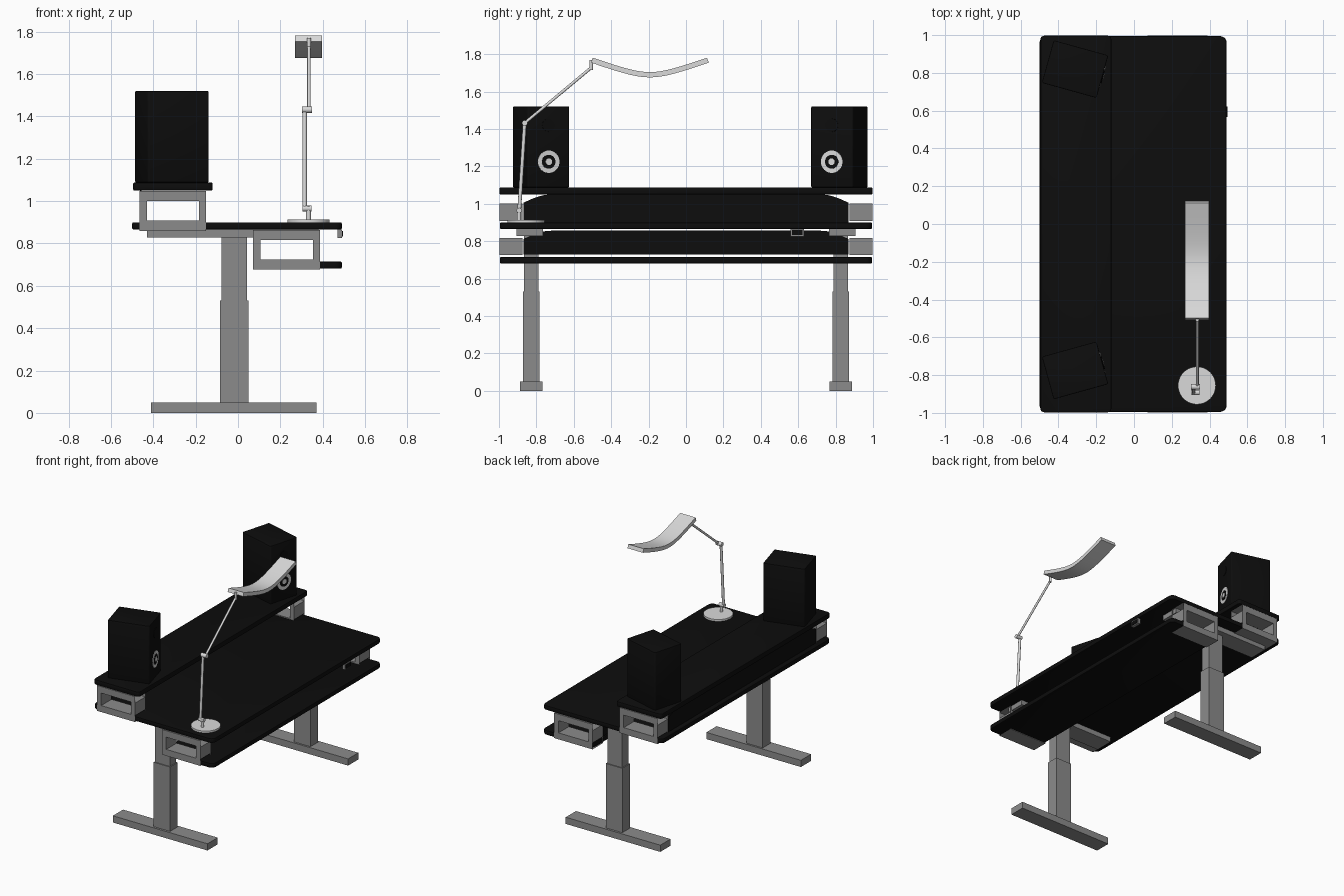
import bpy, bmesh, math
from mathutils import Vector, Matrix

if "Cube" in bpy.data.objects:
    bpy.data.objects.remove(bpy.data.objects["Cube"])


def mat(name, v):
    m = bpy.data.materials.new(name)
    m.diffuse_color = (v, v, v, 1)
    m.use_nodes = True
    m.node_tree.nodes["Principled BSDF"].inputs["Base Color"].default_value = m.diffuse_color
    return m


BLACK = mat("matt black", 0.004)
GRAY = mat("metal gray", 0.26)
LIGHT = mat("light gray", 0.7)


def finish(name, bm, m, smooth=False):
    bmesh.ops.recalc_face_normals(bm, faces=bm.faces)
    me = bpy.data.meshes.new(name)
    bm.to_mesh(me)
    bm.free()
    me.materials.append(m)
    ob = bpy.data.objects.new(name, me)
    bpy.context.collection.objects.link(ob)
    if smooth:
        bpy.ops.object.select_all(action='DESELECT')
        ob.select_set(True)
        bpy.context.view_layer.objects.active = ob
        bpy.ops.object.shade_smooth_by_angle(angle=math.radians(35))
    return ob


def box(name, x, y, z, m, corner=0, edge=0):
    """Box from ranges, with optional rounded plan corners and soft edges."""
    bm = bmesh.new()
    bmesh.ops.create_cube(bm, size=1)
    for v in bm.verts:
        v.co = [r[0] if c < 0 else r[1] for c, r in zip(v.co, (x, y, z))]
    if corner:
        es = [e for e in bm.edges
              if abs(e.verts[0].co.z - e.verts[1].co.z) > 1e-4]
        bmesh.ops.bevel(bm, geom=es, offset=corner, segments=5, profile=0.5,
                        affect='EDGES')
    if edge:
        es = [e for e in bm.edges
              if abs(e.verts[0].co.z - e.verts[1].co.z) < 1e-4
              and abs(e.calc_face_angle(0)) > 1]
        bmesh.ops.bevel(bm, geom=es, offset=edge, segments=2, profile=0.5,
                        affect='EDGES')
    return finish(name, bm, m, bool(corner))


def rod(name, a, b, r, m, n=16):
    a, b = Vector(a), Vector(b)
    d = b - a
    bm = bmesh.new()
    bmesh.ops.create_cone(bm, cap_ends=True, segments=n, radius1=r, radius2=r,
                          depth=d.length)
    rot = d.to_track_quat('Z', 'Y').to_matrix().to_4x4()
    bm.transform(Matrix.Translation((a + b) / 2) @ rot)
    return finish(name, bm, m, True)


def prism(name, pts, x0, x1, m, smooth=False):
    """Extrude a (y, z) outline along x."""
    bm = bmesh.new()
    f = bm.faces.new([bm.verts.new((x0, y, z)) for y, z in pts])
    r = bmesh.ops.extrude_face_region(bm, geom=[f])
    for v in r['geom']:
        if isinstance(v, bmesh.types.BMVert):
            v.co.x = x1
    return finish(name, bm, m, smooth)


def open_tube(name, x, y, z, m):
    """Rectangular tube along x with open ends."""
    ob = box(name, x, y, z, m)
    bm = bmesh.new()
    bm.from_mesh(ob.data)
    ends = [f for f in bm.faces if abs(f.normal.x) > 0.9]
    bmesh.ops.delete(bm, geom=ends, context='FACES_ONLY')
    bm.to_mesh(ob.data)
    bm.free()


def mirrored(s, a, b):
    return (a, b) if s > 0 else (-b, -a)


# Boards
box("desk_top", (-0.5, 0.49), (-0.995, 0.995), (0.866, 0.9), BLACK, 0.035, 0.006)
box("upper_shelf", (-0.495, -0.12), (-0.997, 0.997), (1.05, 1.088), BLACK, 0.02, 0.006)
box("lower_tray", (0.075, 0.49), (-0.995, 0.995), (0.681, 0.715), BLACK, 0.035, 0.006)


# Back panels with swept shoulders
def panel(name, x, z0, z1):
    side = [(0.87 - 0.15 * t, z1 - 0.045 * (1 - math.sin(t * math.pi / 2)))
            for t in [i / 8 for i in range(9)]]
    pts = [(0.87, z0)] + side
    pts += [(-y, z) for y, z in reversed(pts)]
    prism(name, pts, x, x + 0.008, BLACK)


panel("upper_back_panel", -0.463, 0.89, 1.05)
panel("lower_back_panel", 0.07, 0.728, 0.856)

for s in (-1, 1):
    side = "near" if s < 0 else "far"
    # Legs
    box(side + "_foot", (-0.41, 0.37), mirrored(s, 0.768, 0.888), (0, 0.05), GRAY)
    box(side + "_lower_column", (-0.085, 0.05), mirrored(s, 0.782, 0.872), (0.05, 0.53), GRAY)
    box(side + "_upper_column", (-0.078, 0.043), mirrored(s, 0.789, 0.865), (0.53, 0.83), GRAY)
    box(side + "_top_support", (-0.43, 0.38), mirrored(s, 0.765, 0.907), (0.828, 0.865), GRAY)
    # End frames: open tubes joined by uprights
    ry = mirrored(s, 0.875, 0.998)
    for nm, x0, x1, z0, z1 in (("upper", -0.465, -0.15, 0.86, 1.049),
                               ("lower", 0.072, 0.388, 0.677, 0.864)):
        zb, zt = z0 + 0.048, z1 - 0.048
        nm = side + "_" + nm + "_frame_"
        open_tube(nm + "bottom", (x0, x1), ry, (z0, zb), GRAY)
        open_tube(nm + "top", (x0, x1), ry, (zt, z1), GRAY)
        box(nm + "back", (x0, x0 + 0.035), ry, (zb, zt), GRAY)
        box(nm + "front", (x1 - 0.035, x1), ry, (zb, zt), GRAY)

    # Speakers, turned toward the middle
    parts = [box(side + "_speaker", (-0.15, 0.15), (-0.117, 0.117), (1.088, 1.52),
                 BLACK, 0.01, 0.005)]
    for nm, z, r, d, m in (("cone", 1.225, 0.06, 0.003, LIGHT),
                           ("surround", 1.225, 0.037, 0.005, BLACK),
                           ("dome", 1.225, 0.018, 0.007, LIGHT),
                           ("tweeter", 1.42, 0.035, 0.003, BLACK)):
        parts.append(rod(side + "_speaker_" + nm, (0.145, 0, z), (0.15 + d, 0, z), r, m, 32))
    place = Matrix.Translation((-0.312, 0.82 if s > 0 else -0.775, 0)) \
        @ Matrix.Rotation(-s * math.radians(15.5), 4, 'Z')
    for p in parts:
        p.matrix_world = place

# Height controller under the front edge
box("controller_frame", (0.47, 0.491), (0.56, 0.63), (0.825, 0.866), GRAY)
box("controller_face", (0.48, 0.495), (0.567, 0.623), (0.832, 0.86), BLACK)

# Desk lamp
rod("lamp_base", (0.333, -0.855, 0.9), (0.333, -0.855, 0.914), 0.1, LIGHT, 40)
rod("lamp_base_stem", (0.333, -0.893, 0.91), (0.333, -0.893, 0.975), 0.011, LIGHT)
rod("lamp_base_joint", (0.305, -0.892, 0.965), (0.347, -0.892, 0.965), 0.014, LIGHT)
rod("lamp_lower_arm", (0.315, -0.892, 0.96), (0.315, -0.862, 1.435), 0.01, LIGHT)
rod("lamp_elbow", (0.303, -0.862, 1.432), (0.35, -0.862, 1.432), 0.015, LIGHT)
rod("lamp_upper_arm", (0.335, -0.862, 1.432), (0.335, -0.51, 1.725), 0.008, LIGHT)
rod("lamp_head_joint", (0.335, -0.507, 1.715), (0.335, -0.507, 1.77), 0.009, LIGHT)

# Curved lamp head: hyperbola-like sweep, bent in the middle
top, low = [], []
N = 24
for i in range(N + 1):
    u = -1 + 2 * i / N
    y = -0.193 + 0.31 * u
    k = 0.4
    z = 1.69 + 0.078 * (math.hypot(u, k) - k) / (math.hypot(1, k) - k)
    slope = 0.078 / 0.31 * u / math.hypot(u, k) / (math.hypot(1, k) - k)
    n = Vector((-slope, 1)).normalized() * 0.014
    top.append((y + n.x, z + n.y))
    low.append((y - n.x, z - n.y))
prism("lamp_head", top + low[::-1], 0.27, 0.397, LIGHT, True)
